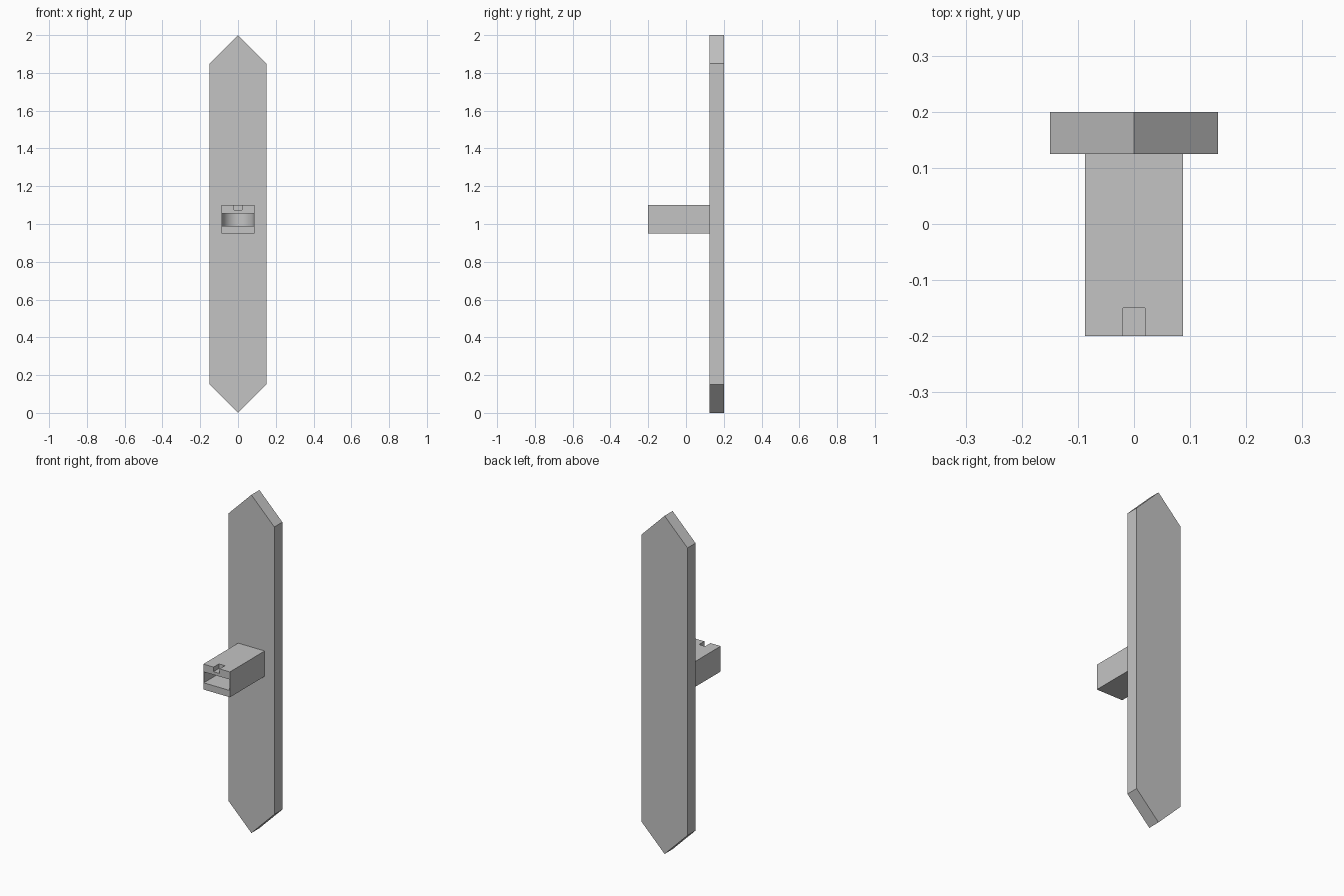
import bpy, bmesh, math

default = bpy.data.objects.get("Cube")
if default:
    bpy.data.objects.remove(default, do_unlink=True)

GREY = (0.55, 0.55, 0.55, 1)
grey = bpy.data.materials.new("plain_grey")
grey.use_nodes = True
grey.diffuse_color = GREY
grey.node_tree.nodes["Principled BSDF"].inputs["Base Color"].default_value = GREY


def prism(name, outline, direction):
    """Extrude a closed outline of 3D points along a direction."""
    bm = bmesh.new()
    face = bm.faces.new([bm.verts.new(p) for p in outline])
    top = bmesh.ops.extrude_face_region(bm, geom=[face])["geom"]
    moved = [v for v in top if isinstance(v, bmesh.types.BMVert)]
    bmesh.ops.translate(bm, verts=moved, vec=direction)
    bmesh.ops.recalc_face_normals(bm, faces=bm.faces)
    mesh = bpy.data.meshes.new(name)
    bm.to_mesh(mesh)
    bm.free()
    mesh.materials.append(grey)
    obj = bpy.data.objects.new(name, mesh)
    bpy.context.collection.objects.link(obj)
    return obj


def box(name, half_width, y0, y1, z0, z1):
    w = half_width
    return prism(name, [(-w, y0, z0), (w, y0, z0), (w, y1, z0), (-w, y1, z0)],
                 (0, 0, z1 - z0))


def cut(target, cutter):
    """Subtract the cutter, apply the result and drop the helper."""
    cutter.hide_render = True
    mod = target.modifiers.new("cut", "BOOLEAN")
    mod.operation = "DIFFERENCE"
    mod.solver = "EXACT"
    mod.object = cutter
    bpy.ops.object.select_all(action="DESELECT")
    target.select_set(True)
    bpy.context.view_layer.objects.active = target
    bpy.ops.object.modifier_apply(modifier=mod.name)
    bpy.data.objects.remove(cutter, do_unlink=True)


# Long upright plate, pointed at both ends
side = [(0.15, 0.15), (0.15, 1.85)]
outline = [(0, 0)] + side + [(0, 2)] + [(-x, z) for x, z in reversed(side)]
prism("pointed_plate", [(x, 0.125, z) for x, z in outline], (0, 0.075, 0))

# Block standing out from the front of the plate
block = box("front_block", 0.087, -0.2, 0.125, 0.95, 1.10)

# Wide slot with a rounded inner end
R, STEPS = 0.084, 32
arc = [(R * math.cos(math.pi * i / STEPS), R * math.sin(math.pi * i / STEPS), 0.99)
       for i in range(STEPS + 1)]
slot = prism("slot_cutter", [(-R, -0.3, 0.99), (R, -0.3, 0.99)] + arc, (0, 0, 0.065))
cut(block, slot)

# Small notch in the top front edge
cut(block, box("notch_cutter", 0.02, -0.3, -0.15, 1.073, 1.2))

# Smooth the rounded slot end, keep every other edge sharp
bpy.ops.object.shade_smooth_by_angle(angle=math.radians(30))
